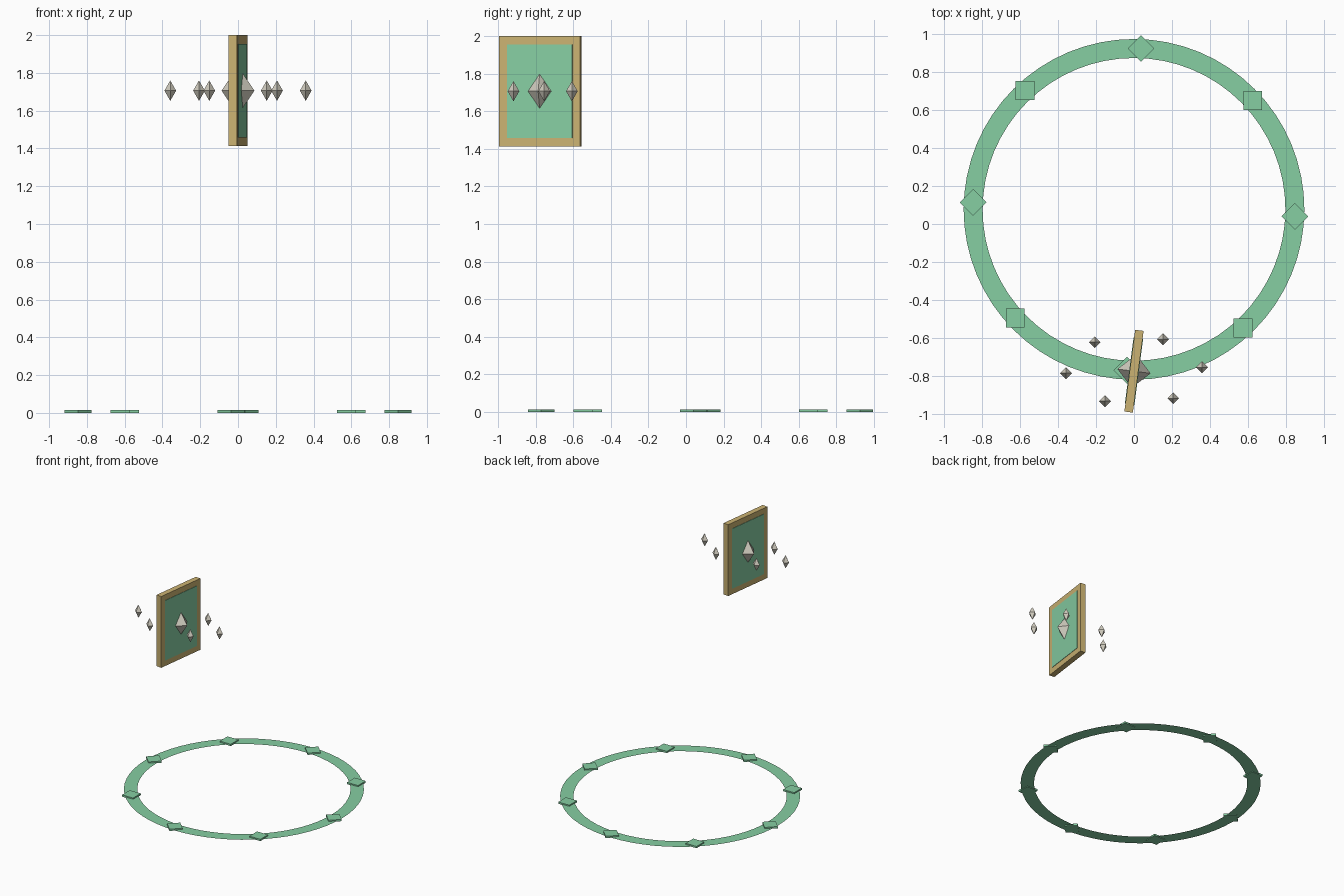
import bpy, bmesh
from math import cos, sin, radians
from mathutils import Matrix

cube = bpy.data.objects.get("Cube")
if cube:
    bpy.data.objects.remove(cube, do_unlink=True)


def material(name, rgb):
    m = bpy.data.materials.new(name)
    m.use_nodes = True
    color = (*rgb, 1)
    m.diffuse_color = color
    m.node_tree.nodes["Principled BSDF"].inputs["Base Color"].default_value = color
    return m


GREEN = material("mint green", (0.24, 0.62, 0.365))
GOLD = material("pale gold", (0.60, 0.45, 0.17))
STONE = material("pale stone", (0.65, 0.62, 0.53))


def finish(name, bm, mat, loc, turn=0):
    mesh = bpy.data.meshes.new(name)
    bm.to_mesh(mesh)
    bm.free()
    mesh.materials.append(mat)
    ob = bpy.data.objects.new(name, mesh)
    ob.location = loc
    ob.rotation_euler.z = radians(turn)
    bpy.context.collection.objects.link(ob)
    return ob


def box(name, size, mat, loc, turn=0):
    bm = bmesh.new()
    bmesh.ops.create_cube(bm, size=1, matrix=Matrix.Diagonal((*size, 1)))
    return finish(name, bm, mat, loc, turn)


def crystal(name, radius, half_height, loc, turn=0):
    # Four-sided double pyramid with corners along x and y
    bm = bmesh.new()
    rim = [bm.verts.new((radius * cos(radians(a)), radius * sin(radians(a)), 0))
           for a in range(0, 360, 90)]
    top = bm.verts.new((0, 0, half_height))
    bottom = bm.verts.new((0, 0, -half_height))
    for a, b in zip(rim, rim[1:] + rim[:1]):
        bm.faces.new((a, b, top))
        bm.faces.new((b, a, bottom))
    return finish(name, bm, STONE, loc, turn)


# Flat ground ring
RING_Y = 0.077
SEGMENTS = 64
bm = bmesh.new()
loops = []
for r in (0.797, 0.897):
    loops.append([bm.verts.new((r * cos(radians(i * 360 / SEGMENTS)),
                                r * sin(radians(i * 360 / SEGMENTS)), 0))
                  for i in range(SEGMENTS)])
inner, outer = loops
for i in range(SEGMENTS):
    j = (i + 1) % SEGMENTS
    bm.faces.new((inner[i], outer[i], outer[j], inner[j]))
finish("ground_ring", bm, GREEN, (0, RING_Y, 0.005))

# Square tiles around the ring
for i in range(8):
    a = radians(45 * i - 2.5)
    box(f"ring_tile_{i + 1}", (0.1, 0.1, 0.015), GREEN,
        (0.848 * cos(a), RING_Y + 0.848 * sin(a), 0.0075), 45 * (i + 1))

# Floating framed panel
CENTER = (0, -0.775, 1.706)
TURN = -7.5
box("panel_frame", (0.045, 0.434, 0.588), GOLD, CENTER, TURN)
box("panel_face", (0.051, 0.35, 0.495), GREEN, CENTER, TURN)

# Large crystal through the panel
crystal("center_crystal", 0.088, 0.128, CENTER, TURN)

# Small crystals on an oval around the panel
for i in range(6):
    a = radians(60 * i + 5)
    crystal(f"orbit_crystal_{i + 1}", 0.031, 0.054,
            (0.36 * cos(a), -0.77 + 0.18 * sin(a), CENTER[2]))
